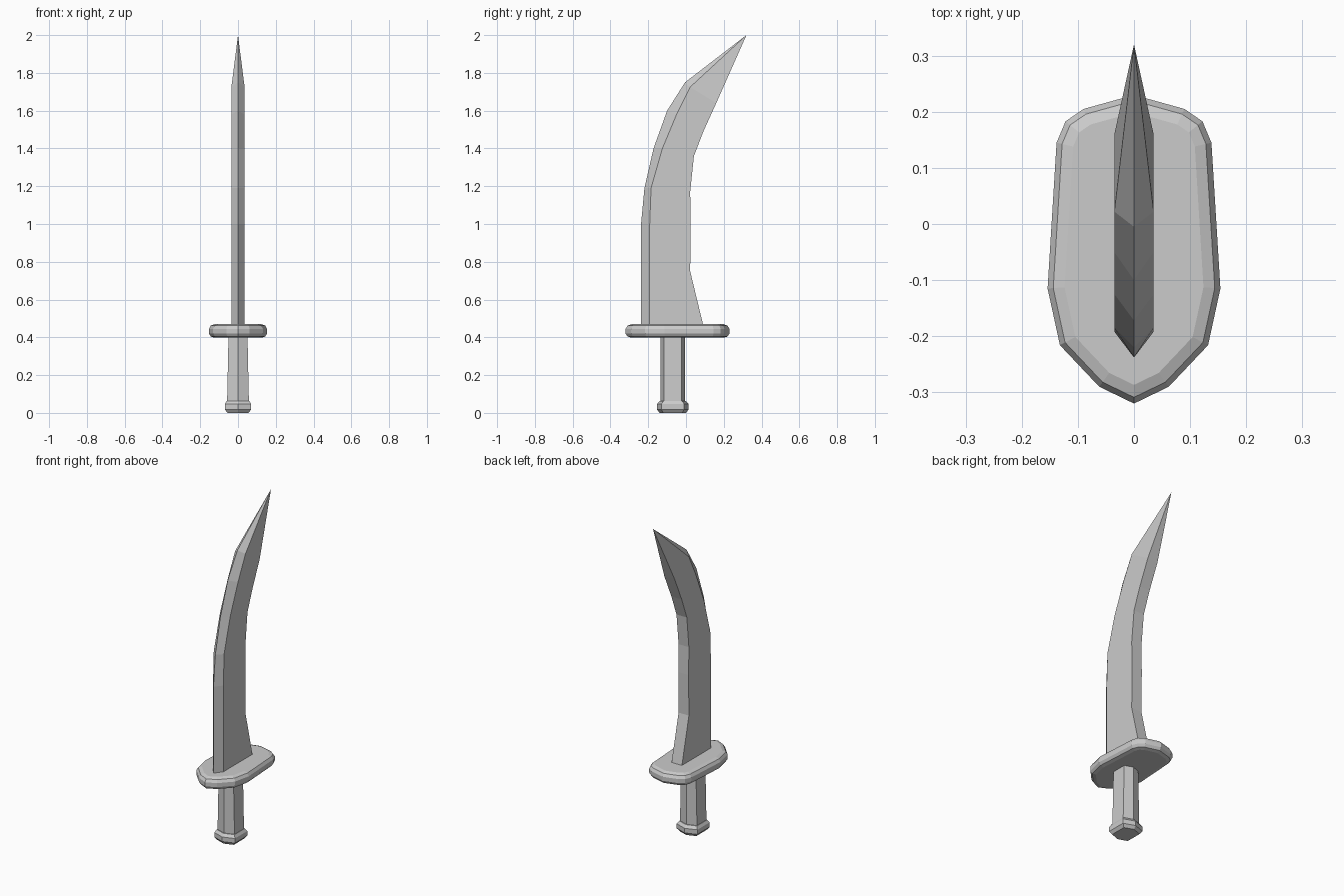
import bpy
from mathutils import Vector

if "Cube" in bpy.data.objects:
    bpy.data.objects.remove(bpy.data.objects["Cube"])


def loft(name, rings):
    """Skin a stack of equal-length vertex rings, closing both ends."""
    n = len(rings[0])
    verts = [v for r in rings for v in r]
    faces = [(k * n + i, k * n + (i + 1) % n, (k + 1) * n + (i + 1) % n, (k + 1) * n + i)
             for k in range(len(rings) - 1) for i in range(n)]
    faces.append(tuple(reversed(range(n))))
    faces.append(tuple(range((len(rings) - 1) * n, len(rings) * n)))
    mesh = bpy.data.meshes.new(name)
    mesh.from_pydata(verts, [], faces)
    mesh.validate()
    ob = bpy.data.objects.new(name, mesh)
    bpy.context.collection.objects.link(ob)
    return ob


def inset(outline, d, z):
    """Offset a counter-clockwise outline inwards by d at height z."""
    out, n = [], len(outline)
    for i, p in enumerate(outline):
        a = (Vector(p) - Vector(outline[i - 1])).normalized()
        b = (Vector(outline[(i + 1) % n]) - Vector(p)).normalized()
        na, nb = Vector((-a.y, a.x)), Vector((-b.y, b.x))
        q = Vector(p) + (na + nb) * d / (1 + na.dot(nb))
        out.append((q.x, q.y, z))
    return out


def mirrored(half):
    """Complete an outline whose first and last points lie on x = 0."""
    return half + [(-x, y) for x, y in reversed(half[1:-1])]


# Blade: ridged outer edge, shoulder line and flat inner edge, as (y, z)
ridge = [(-.238, .44), (-.238, 1.0), (-.22, 1.19), (-.172, 1.4), (-.1, 1.6), (-.005, 1.75)]
shoulder = [(-.192, .44), (-.192, 1.0), (-.185, 1.19), (-.125, 1.4), (-.05, 1.58), (.022, 1.725)]
inner = [(.097, .44), (.022, .75), (.025, 1.0), (.022, 1.17), (.042, 1.36), (.092, 1.49), (.16, 1.64)]
w = .035
tip = (.32, 2.0)
verts = [(0, *p) for p in ridge + [tip]]
nr = len(verts)
side = shoulder + inner
verts += [(w, *p) for p in side] + [(-w, *p) for p in side]
ns, m = len(shoulder), len(side)
faces = []
for s in (0, 1):
    o = nr + s * m
    for i in range(ns - 1):
        faces.append((i, o + i, o + i + 1, i + 1))
    faces.append((ns - 1, o + ns - 1, nr - 1))
    # blade flat, split into strips between shoulder and inner edge
    a, b = o, o + ns
    faces.append((a, b, b + 1, a + 1))
    faces.append((a + 1, b + 1, b + 2))
    for i in range(1, ns - 1):
        faces.append((a + i, b + i + 1, b + i + 2, a + i + 1))
    faces.append((a + ns - 1, b + ns, nr - 1))
r, l = nr + ns, nr + m + ns
for i in range(len(inner) - 1):
    faces.append((r + i, l + i, l + i + 1, r + i + 1))
faces.append((r + len(inner) - 1, l + len(inner) - 1, nr - 1))
faces.append((0, nr, r, l, nr + m))
mesh = bpy.data.meshes.new("blade")
mesh.from_pydata(verts, [], faces)
blade = bpy.data.objects.new("blade", mesh)
bpy.context.collection.objects.link(blade)

# Guard: rounded plate
guard_outline = mirrored([(0, -.32), (.062, -.29), (.132, -.216), (.154, -.115),
                          (.138, .145), (.122, .183), (.09, .205), (0, .23)])
guard = loft("guard", [inset(guard_outline, d, z) for d, z in
             [(.03, .398), (.01, .404), (0, .42), (0, .445), (.01, .462), (.03, .47)]])

# Grip: six-sided, slightly wider at the base
def hexagon(wx, wy, tipy, z, cy=-.07):
    half = [(0, cy - tipy), (wx, cy - wy), (wx, cy + wy), (0, cy + tipy)]
    return [(x, y, z) for x, y in mirrored(half)]

grip = loft("grip", [hexagon(.058, .046, .065, .04), hexagon(.05, .046, .065, .42)])

# Pommel: bevelled six-sided cap
pommel = loft("pommel", [hexagon(.056, .05, .07, 0), hexagon(.07, .06, .084, .018),
                         hexagon(.07, .06, .084, .046), hexagon(.06, .05, .07, .063)])

# Make all face normals consistent
import bmesh
for ob in (blade, guard, grip, pommel):
    bm = bmesh.new()
    bm.from_mesh(ob.data)
    bmesh.ops.recalc_face_normals(bm, faces=bm.faces)
    bm.to_mesh(ob.data)
    bm.free()
